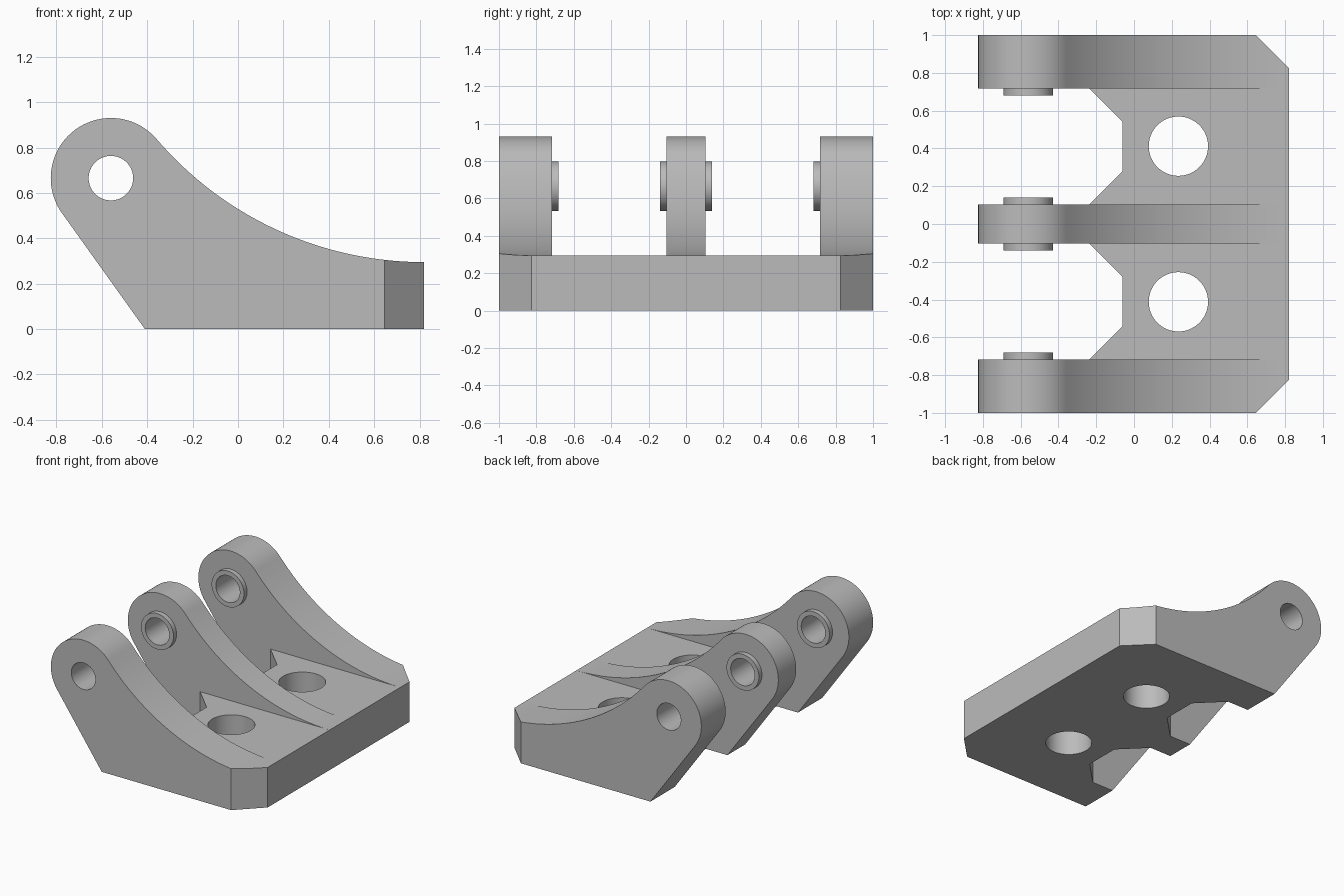
import bpy
import bmesh
from math import sin, cos, pi, radians, atan2, hypot, asin, sqrt
from mathutils import Vector, Matrix

cube = bpy.data.objects.get("Cube")
if cube:
    bpy.data.objects.remove(cube, do_unlink=True)

# Main dimensions
FRONT, HALF_W, CHAMFER, PLATE_H = 0.82, 1.0, 0.175, 0.295
EYE_X, EYE_Z, EYE_R, BOSS_R, BORE_R = -0.56, 0.665, 0.265, 0.132, 0.098
HEEL_X, BOSS_OUT = -0.41, 0.036
RIB_IN, MID_HALF = 0.717, 0.104

grey = bpy.data.materials.new("cast_grey")
grey.use_nodes = True
colour = (0.5, 0.5, 0.5, 1)
grey.diffuse_color = colour
grey.node_tree.nodes["Principled BSDF"].inputs["Base Color"].default_value = colour


def prism(name, points, offset):
    """Extrude a planar outline of 3D points by an offset vector."""
    bm = bmesh.new()
    face = bm.faces.new([bm.verts.new(p) for p in points])
    out = bmesh.ops.extrude_face_region(bm, geom=[face])
    moved = [v for v in out["geom"] if isinstance(v, bmesh.types.BMVert)]
    bmesh.ops.translate(bm, verts=moved, vec=Vector(offset))
    bmesh.ops.recalc_face_normals(bm, faces=bm.faces)
    mesh = bpy.data.meshes.new(name)
    bm.to_mesh(mesh)
    bm.free()
    mesh.materials.append(grey)
    obj = bpy.data.objects.new(name, mesh)
    bpy.context.collection.objects.link(obj)
    return obj


def circle(cx, cy, r, n=64):
    return [(cx + r * cos(2 * pi * i / n), cy + r * sin(2 * pi * i / n)) for i in range(n)]


def across(name, outline, y0, y1):
    return prism(name, [(x, y0, z) for x, z in outline], (0, y1 - y0, 0))


def upright(name, outline, z0, z1):
    return prism(name, [(x, y, z0) for x, y in outline], (0, 0, z1 - z0))


def combine(target, tool, operation):
    mod = target.modifiers.new(operation.lower(), "BOOLEAN")
    mod.operation, mod.solver, mod.object = operation, "EXACT", tool
    bpy.context.view_layer.objects.active = target
    bpy.ops.object.modifier_apply(modifier=mod.name)
    bpy.data.objects.remove(tool, do_unlink=True)


def rib_profile():
    """Round eye, concave sweep tangent to it, and straight tangent heel."""
    dx, dz = FRONT - EYE_X, EYE_Z - PLATE_H
    sweep_r = (dx * dx + dz * dz - EYE_R ** 2) / (2 * (dz + EYE_R))
    sweep_z = PLATE_H + sweep_r
    top = atan2(sweep_z - EYE_Z, dx)
    hx, hz = EYE_X - HEEL_X, EYE_Z
    heel = atan2(hz, hx) + asin(EYE_R / hypot(hx, hz)) + pi / 2
    pts = [(HEEL_X, 0), (FRONT, 0)]
    touch_x = EYE_X + EYE_R * cos(top)
    for i in range(40):
        x = FRONT + (touch_x - FRONT) * i / 40
        pts.append((x, sweep_z - sqrt(sweep_r ** 2 - (FRONT - x) ** 2)))
    for i in range(49):
        a = top + (heel - top) * i / 48
        pts.append((EYE_X + EYE_R * cos(a), EYE_Z + EYE_R * sin(a)))
    return pts


# Base plate with two chamfered notches between the ribs
edge = HALF_W - 0.1
notch = [(-0.24, 0.1), (-0.06, 0.28), (-0.06, 0.54), (-0.24, 0.72)]
plan = [(FRONT, -edge), (FRONT, edge), (-0.24, edge)]
plan += notch[::-1] + [(x, -y) for x, y in notch] + [(-0.24, -edge)]
body = upright("hinge_bracket", plan, 0, PLATE_H)

# Three ribs
profile = rib_profile()
for y0, y1 in ((-HALF_W, -RIB_IN), (-MID_HALF, MID_HALF), (RIB_IN, HALF_W)):
    combine(body, across("rib", profile, y0, y1), "UNION")

# Raised bosses on the inward faces
eye = circle(EYE_X, EYE_Z, BOSS_R)
for side in (-1, 1):
    for y0, y1 in ((RIB_IN - BOSS_OUT, RIB_IN + 0.05), (0.05, MID_HALF + BOSS_OUT)):
        combine(body, across("boss", eye, side * y0, side * y1), "UNION")

# Pin bore through all ribs
combine(body, across("pin_bore", circle(EYE_X, EYE_Z, BORE_R), -1.2, 1.2), "DIFFERENCE")

# Bolt holes and front corner chamfers
for side in (-1, 1):
    combine(body, upright("bolt_hole", circle(0.235, side * 0.412, 0.157), -0.2, 0.6), "DIFFERENCE")
    e = 0.1
    corner = [(FRONT - CHAMFER - e, side * (HALF_W + e)),
              (FRONT + e, side * (HALF_W - CHAMFER - e)),
              (FRONT + e, side * (HALF_W + e))]
    combine(body, upright("corner_cut", corner, -0.2, 0.6), "DIFFERENCE")

# Smooth the round surfaces, keep the machined edges crisp
bpy.ops.object.select_all(action="DESELECT")
body.select_set(True)
bpy.context.view_layer.objects.active = body
bpy.ops.object.shade_smooth_by_angle(angle=radians(25))
